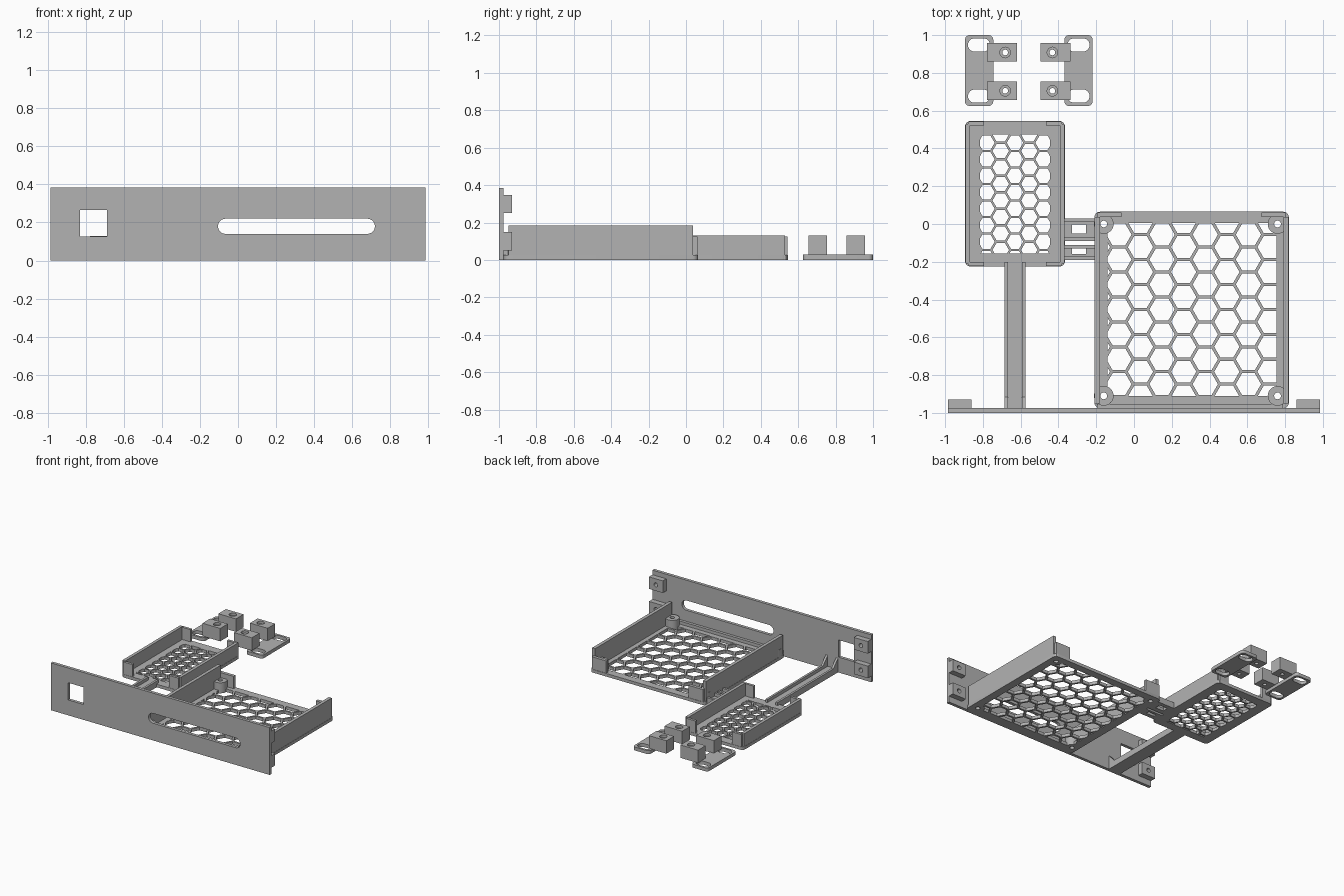
import bpy, bmesh, math

default = bpy.data.objects.get("Cube")
if default:
    bpy.data.objects.remove(default, do_unlink=True)

grey = bpy.data.materials.new("plain_grey")
grey.use_nodes = True
GREY = (0.45, 0.45, 0.45, 1)
grey.diffuse_color = GREY
grey.node_tree.nodes["Principled BSDF"].inputs["Base Color"].default_value = GREY

# Placement of a 2D outline point (u, v) at depth w for each extrusion axis
PLACE = {
    "z": lambda u, v, w: (u, v, w),
    "y": lambda u, v, w: (u, w, v),
    "x": lambda u, v, w: (w, u, v),
}


def prism(name, outlines, w0, w1, axis="z"):
    """Extrude one or more closed 2D outlines from w0 to w1."""
    bm = bmesh.new()
    for pts in outlines:
        low = [bm.verts.new(PLACE[axis](u, v, w0)) for u, v in pts]
        high = [bm.verts.new(PLACE[axis](u, v, w1)) for u, v in pts]
        bm.faces.new(low)
        bm.faces.new(high)
        for i in range(len(pts)):
            j = (i + 1) % len(pts)
            bm.faces.new((low[i], low[j], high[j], high[i]))
    bmesh.ops.recalc_face_normals(bm, faces=bm.faces)
    mesh = bpy.data.meshes.new(name)
    bm.to_mesh(mesh)
    bm.free()
    mesh.materials.append(grey)
    ob = bpy.data.objects.new(name, mesh)
    bpy.context.collection.objects.link(ob)
    return ob


def rect(x0, x1, y0, y1):
    return [(x0, y0), (x1, y0), (x1, y1), (x0, y1)]


def rounded(x0, x1, y0, y1, r, n=6):
    pts = []
    corners = ((x1 - r, y1 - r), (x0 + r, y1 - r), (x0 + r, y0 + r), (x1 - r, y0 + r))
    for k, (cx, cy) in enumerate(corners):
        for i in range(n + 1):
            a = math.pi / 2 * (k + i / n)
            pts.append((cx + r * math.cos(a), cy + r * math.sin(a)))
    return pts


def circle(cx, cy, r, n=24):
    return [(cx + r * math.cos(math.tau * i / n), cy + r * math.sin(math.tau * i / n))
            for i in range(n)]


def box(name, x0, x1, y0, y1, z0, z1):
    return prism(name, [rect(x0, x1, y0, y1)], z0, z1)


def cut(ob, outlines, w0, w1, axis="z"):
    """Cut extruded outlines out of an object."""
    cutter = prism("cutter", outlines, w0, w1, axis)
    cutter.hide_render = True
    mod = ob.modifiers.new("cut", "BOOLEAN")
    mod.operation = "DIFFERENCE"
    mod.solver = "EXACT"
    mod.object = cutter
    bpy.context.view_layer.objects.active = ob
    bpy.ops.object.modifier_apply(modifier=mod.name)
    bpy.data.objects.remove(cutter, do_unlink=True)


def clip(pts, axis, limit, sign):
    """Keep the part of an outline on one side of an axis-aligned line."""
    out = []
    for i, p in enumerate(pts):
        q = pts[(i + 1) % len(pts)]
        dp, dq = sign * (p[axis] - limit), sign * (q[axis] - limit)
        if dp >= 0:
            out.append(p)
        if dp * dq < 0:
            t = dp / (dp - dq)
            out.append((p[0] + t * (q[0] - p[0]), p[1] + t * (q[1] - p[1])))
    return out


def honeycomb(x0, x1, y0, y1, cx, cy, pitch, rib):
    """Hexagonal openings clipped to a rectangle, one cell centred on (cx, cy)."""
    cells = []
    for i in range(-10, 11):
        for j in range(-12, 13):
            hx = cx + i * pitch * math.sqrt(3) / 2
            hy = cy + (j + (i % 2) / 2) * pitch
            pts = circle(hx, hy, (pitch - rib) / math.sqrt(3), 6)
            for axis, limit, sign in ((0, x0, 1), (0, x1, -1), (1, y0, 1), (1, y1, -1)):
                pts = clip(pts, axis, limit, sign)
            if len(pts) > 2:
                cells.append(pts)
    return cells


T = 0.025      # sheet thickness
RAIL = 0.05    # height of low rails

# Front panel with square opening and long slot
panel = prism("front_panel", [rect(-0.985, 0.985, 0, 0.385)], -1, -0.975, "y")
cut(panel, [rect(-0.83, -0.69, 0.125, 0.265),
            rounded(-0.105, 0.72, 0.14, 0.22, 0.0399)], -1.1, -0.9, "y")

# Mounting lugs behind the panel ends
for side, x0 in (("right", -0.985), ("left", 0.86)):
    for level, z0 in (("lower", 0.05), ("upper", 0.25)):
        lug = box(f"{side}_{level}_lug", x0, x0 + 0.125, -0.976, -0.93, z0, z0 + 0.098)
        cut(lug, [circle(x0 + 0.0625, z0 + 0.049, 0.017)], -0.97, -0.9, "y")

# Large tray floor
large = prism("large_tray_floor", [rounded(-0.21, 0.82, -0.975, 0.065, 0.03)], 0, T)
cut(large, honeycomb(-0.14, 0.755, -0.91, 0.005, -0.08, -0.188, 0.132, 0.016), -0.1, 0.1)
posts = [(x, y) for x in (-0.16, 0.76) for y in (-0.91, 0)]
cut(large, [circle(x, y, 0.018) for x, y in posts], -0.1, 0.1)

# Large tray corner posts
for i, (x, y) in enumerate(posts):
    post = prism(f"corner_post_{i + 1}", [circle(x, y, 0.052, 32)], 0, 0.085)
    cut(post, [circle(x, y, 0.018)], -0.1, 0.2)

# Large tray walls, rear stops and front lip
for side, x0, stop in (("right", -0.208, -0.195), ("left", 0.791, 0.675)):
    box(f"large_tray_{side}_wall", x0, x0 + 0.027, -0.95, 0.038, 0, 0.185)
    box(f"large_tray_{side}_stop", stop, stop + 0.13, 0.036, 0.062, 0, 0.125)
box("large_tray_lip", -0.195, 0.79, -0.976, -0.952, 0, RAIL)

# Small tray floor
small = prism("small_tray_floor", [rounded(-0.895, -0.365, -0.225, 0.545, 0.03)], 0, T)
cut(small, honeycomb(-0.815, -0.445, -0.155, 0.475, -0.63, 0.43, 0.0873, 0.012), -0.1, 0.1)

# Small tray walls and corner stops
for side, x0, stop in (("right", -0.893, -0.88), ("left", -0.392, -0.465)):
    box(f"small_tray_{side}_wall", x0, x0 + 0.025, -0.21, 0.53, 0, 0.13)
    for end, y0 in (("front", -0.223), ("rear", 0.522)):
        box(f"small_tray_{side}_{end}_stop", stop, stop + 0.085, y0, y0 + 0.021, 0, 0.125)

# Channel arm joining the panel to the small tray, with sloped gussets
box("arm_floor", -0.685, -0.575, -0.976, -0.215, 0, T)
side_profile = [(-0.976, 0), (-0.2, 0), (-0.2, RAIL), (-0.915, RAIL), (-0.976, 0.115)]
for side, x0 in (("right", -0.685), ("left", -0.593)):
    prism(f"arm_{side}_rail", [side_profile], x0, x0 + 0.018, "x")

# Two channel links between the trays
for name, y0, y1, w0, w1 in (("rear", -0.09, 0.03, -0.05, -0.003),
                             ("front", -0.19, -0.11, -0.158, -0.13)):
    link = box(f"{name}_link_floor", -0.37, -0.205, y0, y1, 0, T)
    cut(link, [rect(-0.327, -0.253, w0, w1)], -0.1, 0.1)
    for edge, y in (("front", y0), ("rear", y1 - 0.02)):
        box(f"{name}_link_{edge}_rail", -0.37, -0.205, y, y + 0.02, 0, RAIL)

# Loose clamp brackets, mirrored about their shared centre line
CENTRE = -0.557


def span(side, near, far):
    return sorted((CENTRE + side * near, CENTRE + side * far))


for label, side in (("right", -1), ("left", 1)):
    a, b = span(side, 0.188, 0.338)
    plate = prism(f"{label}_bracket_plate", [rounded(a, b, 0.625, 1, 0.025)], 0, T + 0.003)
    a, b = span(side, 0.205, 0.322)
    cut(plate, [rounded(a, b, y, y + 0.07, 0.0349) for y in (0.642, 0.913)], -0.1, 0.1)
    for end, y in (("front", 0.705), ("rear", 0.908)):
        a, b = span(side, 0.063, 0.222)
        block = box(f"{label}_bracket_{end}_block", a, b, y - 0.049, y + 0.049, T, 0.13)
        hole = CENTRE + side * 0.125
        cut(block, [circle(hole, y, 0.015)], -0.1, 0.2)
        cut(block, [circle(hole, y, 0.028)], 0.11, 0.2)

# Smooth the round surfaces and keep the edges sharp
for ob in bpy.context.collection.objects:
    ob.select_set(ob.type == "MESH" and grey.name in ob.data.materials)
bpy.ops.object.shade_smooth_by_angle(angle=math.radians(30))
